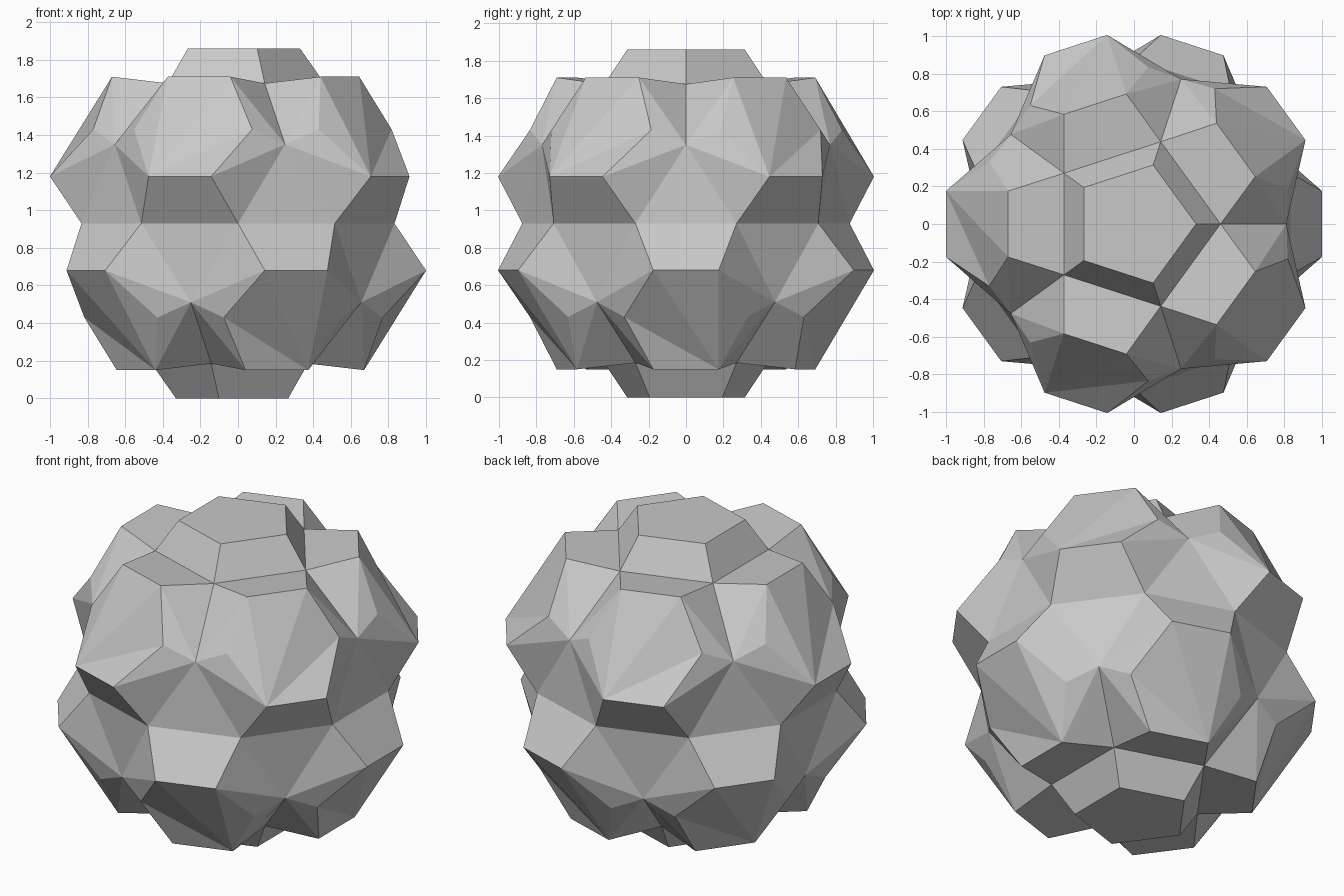
import bpy, bmesh
from math import radians
from mathutils import Matrix, Vector

cube = bpy.data.objects.get("Cube")
if cube:
    bpy.data.objects.remove(cube, do_unlink=True)

HALF = 0.93  # half height, also the centre of the ball

grey = bpy.data.materials.new("plain_grey")
grey.use_nodes = True
colour = (0.58, 0.58, 0.58, 1)
grey.diffuse_color = colour
grey.node_tree.nodes["Principled BSDF"].inputs["Base Color"].default_value = colour


def polar(radius, degrees, z):
    return Matrix.Rotation(radians(degrees), 3, 'Z') @ Vector((radius, 0, z))


def add_face(bm, points):
    bm.faces.new([bm.verts.new(p) for p in points])


def raised_panel(bm, rim, cap, fan=None, diagonals=()):
    """Sloping walls from rim to cap, and the cap, flat or fanned from one corner."""
    n = len(rim)
    for i in range(n):
        j = (i + 1) % n
        a, b, c, d = rim[i], rim[j], cap[j], cap[i]
        if i in diagonals:
            # split the twisted wall from the rim's side corner
            if i in (2, 5):
                add_face(bm, (a, b, c)), add_face(bm, (a, c, d))
            else:
                add_face(bm, (a, b, d)), add_face(bm, (b, c, d))
        else:
            add_face(bm, (a, b, c, d))
    if fan is None:
        add_face(bm, cap)
    else:
        for k in range(1, n - 1):
            add_face(bm, (cap[fan], cap[(fan + k) % n], cap[(fan + k + 1) % n]))


def half_shell(bm, turn, fan):
    """One half of the ball: a pole pentagon, five hexagons and five triangles."""
    start = len(bm.verts)
    # pentagon on the pole
    raised_panel(bm, [polar(0.46, 72 * i, 0.745) for i in range(5)],
                 [polar(0.33, 72 * i, HALF) for i in range(5)])
    # hexagon panels between pole and equator, listed anticlockwise from outside
    rim = [polar(0.875, -18, 0), polar(0.875, 18, 0), polar(0.81, 36, 0.42),
           polar(0.46, 36, 0.745), polar(0.46, -36, 0.745), polar(0.81, -36, 0.42)]
    cap = [Vector(p) for p in ((1, -0.175, 0.25), (1, 0.175, 0.25), (0.77, 0.33, 0.5),
                               (0.67, 0.175, 0.78), (0.67, -0.175, 0.78), (0.77, -0.33, 0.5))]
    for i in range(5):
        spin = Matrix.Rotation(radians(36 + 72 * i), 3, 'Z')
        raised_panel(bm, [spin @ p for p in rim], [spin @ p for p in cap],
                     fan, diagonals=(1, 2, 4, 5))
        # flat triangle between neighbouring hexagons
        add_face(bm, (polar(0.81, 72 * i, 0.42), polar(0.875, 72 * i - 18, 0),
                      polar(0.875, 72 * i + 18, 0)))
    bm.verts.ensure_lookup_table()
    bmesh.ops.transform(bm, matrix=turn, verts=bm.verts[start:])


bm = bmesh.new()
half_shell(bm, Matrix.Identity(4), 0)
half_shell(bm, Matrix.Rotation(radians(180), 4, 'Y'), 4)
bmesh.ops.remove_doubles(bm, verts=bm.verts, dist=0.002)
bmesh.ops.recalc_face_normals(bm, faces=bm.faces)
bmesh.ops.translate(bm, verts=bm.verts, vec=(0, 0, HALF))

mesh = bpy.data.meshes.new("faceted_ball")
bm.to_mesh(mesh)
bm.free()
mesh.materials.append(grey)
ball = bpy.data.objects.new("faceted_ball", mesh)
bpy.context.collection.objects.link(ball)
